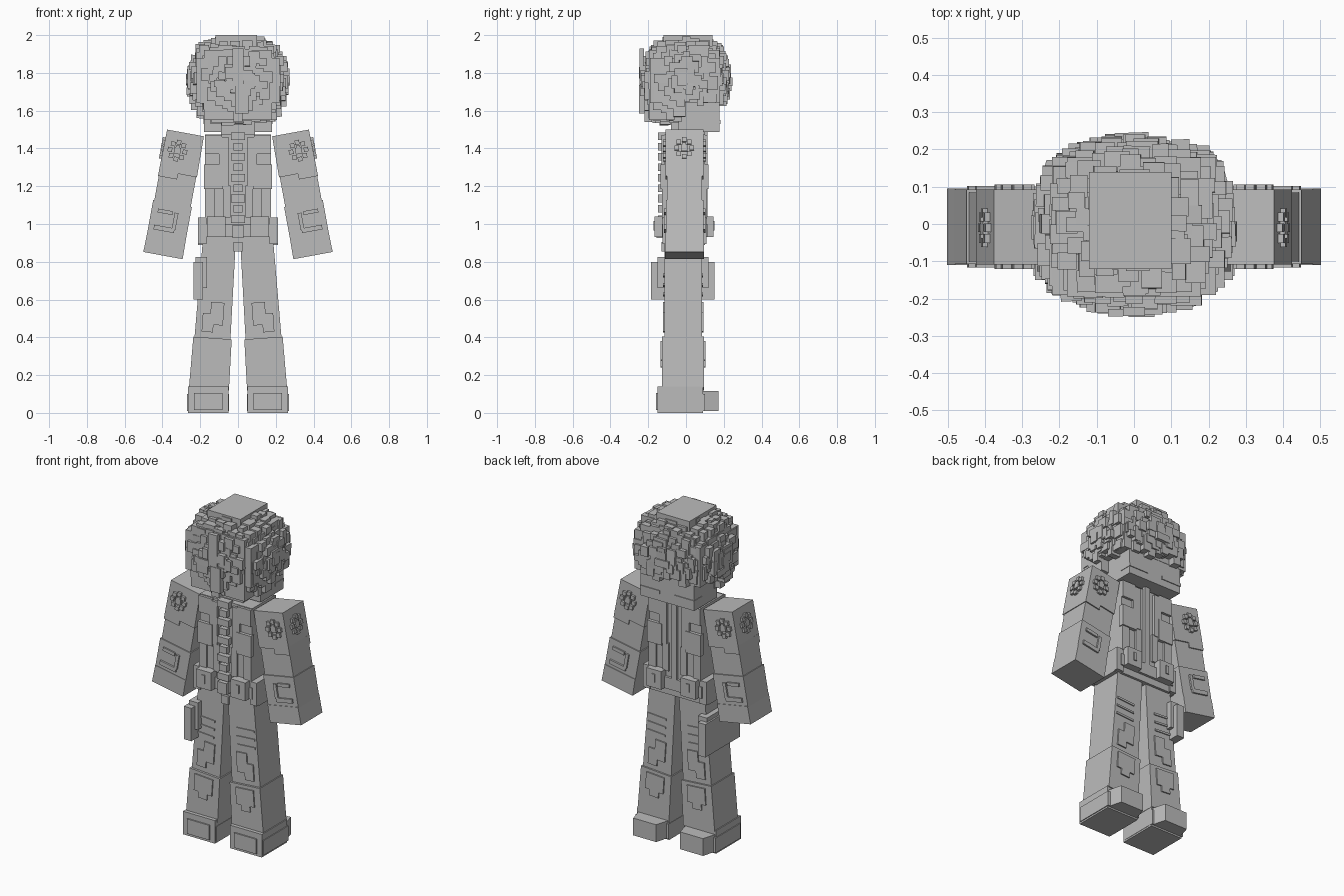
import bpy, bmesh, math, random
from mathutils import Matrix, Vector

random.seed(7)
cube = bpy.data.objects.get("Cube")
if cube:
    bpy.data.objects.remove(cube, do_unlink=True)

grey = bpy.data.materials.new("plain grey")
grey.use_nodes = True
grey.diffuse_color = (0.5, 0.5, 0.5, 1)
grey.node_tree.nodes["Principled BSDF"].inputs["Base Color"].default_value = (0.5, 0.5, 0.5, 1)


def box(bm, x, y, z, taper=1.0, rot=None):
    """Box from (min, max) spans; taper scales the x width of its top."""
    mid = Vector([(a + b) / 2 for a, b in (x, y, z)])
    size = [abs(b - a) for a, b in (x, y, z)]
    mat = Matrix.Translation(mid) @ (rot or Matrix.Identity(4)) @ Matrix.Diagonal((*size, 1))
    verts = bmesh.ops.create_cube(bm, size=1, matrix=mat)["verts"]
    for v in verts:
        if v.co.z > mid.z:
            v.co.x = mid.x + (v.co.x - mid.x) * taper
    return verts


def finish(name, bm, matrix=None):
    mesh = bpy.data.meshes.new(name)
    bm.to_mesh(mesh)
    bm.free()
    mesh.materials.append(grey)
    ob = bpy.data.objects.new(name, mesh)
    bpy.context.collection.objects.link(ob)
    if matrix:
        ob.matrix_world = matrix
    return ob


def plate(bm, cx, cz, w, h, y, depth=0.012):
    """Small raised plate centred on a front or back face."""
    box(bm, (cx - w / 2, cx + w / 2), (y - depth, y + depth), (cz - h / 2, cz + h / 2))


def emblem(bm, centre, axis):
    """Round badge made of little blocks, facing along axis 0 or 1."""
    spots = [(0.04 * math.cos(k * math.pi / 4), 0.045 * math.sin(k * math.pi / 4), 0.024) for k in range(8)]
    for u, v, size in spots + [(0, 0, 0.035), (0, 0.018, 0.02)]:
        pos = Vector(centre)
        pos[1 - axis] += u
        pos[2] += v
        half = [size / 2] * 3
        half[axis] = 0.012
        box(bm, *[(p - h, p + h) for p, h in zip(pos, half)])


# Torso with layered jacket panels, front and back
bm = bmesh.new()
box(bm, (-0.175, 0.175), (-0.115, 0.1), (0.89, 1.475))
for s in (-1, 1):
    for y in (-0.118, 0.103):
        plate(bm, s * 0.13, 1.25, 0.1, 0.13, y, 0.016)
        plate(bm, s * 0.13, 1.42, 0.09, 0.1, y)
        plate(bm, s * 0.075, 1.33, 0.05, 0.26, y)
        plate(bm, s * 0.15, 1.11, 0.05, 0.16, y, 0.008)
        plate(bm, s * 0.06, 1.12, 0.04, 0.17, y, 0.008)
finish("jacket", bm)

# Row of fastening blocks down the middle
bm = bmesh.new()
for k in range(10):
    z = 0.97 + k * 0.055
    plate(bm, 0, z, 0.075 if k % 2 else 0.05, 0.04, -0.125, 0.022)
    plate(bm, 0, z, 0.035, 0.055, 0.105, 0.01)
finish("jacket_fastening", bm)

# Belt, pouches and buckle
bm = bmesh.new()
box(bm, (-0.185, 0.185), (-0.128, 0.115), (0.93, 1.0))
for s in (-1, 1):
    box(bm, (s * 0.16, s * 0.212), (-0.1, 0.085), (0.89, 1.035))
    for y in (-0.13, 0.11):
        plate(bm, s * 0.115, 0.985, 0.1, 0.11, y, 0.036)
        plate(bm, s * 0.115, 0.99, 0.02, 0.05, y, 0.042)
        plate(bm, s * 0.19, 0.965, 0.045, 0.14, y * 0.8, 0.02)
plate(bm, 0, 0.96, 0.06, 0.07, -0.13, 0.025)
plate(bm, 0, 0.88, 0.05, 0.05, -0.11, 0.02)
finish("belt", bm)

for side, s in (("left", 1), ("right", -1)):
    # Arm, hanging from its shoulder and swung outward
    bm = bmesh.new()
    box(bm, (-0.098, 0.098), (-0.1, 0.085), (-0.66, 0))
    box(bm, (-0.102, 0.102), (-0.108, 0.092), (-0.22, 0.0), 0.97)
    box(bm, (s * 0.0, s * 0.102), (-0.108, 0.092), (-0.25, -0.2))
    box(bm, (-0.104, 0.104), (-0.107, 0.092), (-0.57, -0.38))
    box(bm, (-0.106, 0.106), (-0.11, 0.095), (-0.66, -0.555), 0.98)
    for y in (-0.109, 0.094):
        emblem(bm, (s * 0.025, y, -0.1), 1)
        plate(bm, s * 0.03, -0.43, 0.08, 0.02, y, 0.008)
        plate(bm, -s * 0.03, -0.47, 0.02, 0.09, y, 0.008)
        plate(bm, s * 0.02, -0.52, 0.11, 0.025, y, 0.008)
    emblem(bm, (s * 0.102, -0.01, -0.1), 0)
    turn = Matrix.Rotation(-s * math.radians(10.4), 4, "Y")
    finish(side + "_arm", bm, Matrix.Translation((s * 0.278, 0, 1.482)) @ turn)

    # Leg with trouser panels and a thicker shin guard
    bm = bmesh.new()
    box(bm, (-0.1, 0.1), (-0.115, 0.085), (-0.84, 0), 0.87)
    box(bm, (-0.106, 0.106), (-0.128, 0.095), (-0.8, -0.53), 0.96)
    for y in (-0.116, 0.086):
        for k in range(3):
            plate(bm, s * 0.02, -0.2 - k * 0.05, 0.12, 0.012, y, 0.005)
        plate(bm, -s * 0.015, -0.4, 0.07, 0.12, y, 0.007)
        plate(bm, s * 0.03, -0.45, 0.06, 0.1, y, 0.007)
        plate(bm, 0, -0.6, 0.12, 0.1, y * 1.09, 0.009)
        plate(bm, 0, -0.66, 0.06, 0.05, y * 1.09, 0.009)
    turn = Matrix.Rotation(-s * math.radians(4), 4, "Y")
    finish(side + "_leg", bm, Matrix.Translation((s * 0.098, 0, 0.925)) @ turn)

    # Boot with clipped toe and heel corners
    bm = bmesh.new()
    box(bm, (s * 0.05, s * 0.265), (-0.15, 0.09), (0, 0.14))
    lower = box(bm, (s * 0.055, s * 0.26), (0.08, 0.172), (0.01, 0.115))
    for v in lower:
        if v.co.y > 0.15:
            v.co.x = s * 0.158 + (v.co.x - s * 0.158) * 0.75
    box(bm, (s * 0.048, s * 0.27), (-0.14, 0.1), (0.01, 0.1))
    plate(bm, s * 0.158, 0.06, 0.15, 0.09, -0.15, 0.008)
    finish(side + "_boot", bm)

# Holster on the right thigh
bm = bmesh.new()
box(bm, (-0.235, -0.185), (-0.185, 0.15), (0.6, 0.8))
box(bm, (-0.225, -0.165), (-0.15, 0.12), (0.66, 0.825))
box(bm, (-0.22, -0.15), (-0.06, 0.05), (0.72, 0.77))
finish("thigh_holster", bm)

# Neck and head under the hair
bm = bmesh.new()
box(bm, (-0.09, 0.09), (-0.08, 0.08), (1.45, 1.6))
finish("neck", bm)
bm = bmesh.new()
box(bm, (-0.18, 0.18), (-0.04, 0.178), (1.487, 1.92))
box(bm, (-0.18, 0.18), (-0.195, 0.0), (1.55, 1.92))
box(bm, (-0.22, 0.22), (-0.19, 0.18), (1.64, 1.88))
for s in (-1, 1):
    box(bm, (s * 0.05, s * 0.183), (0.1, 0.183), (1.53, 1.55))
finish("head", bm)

# Shaggy mass of blocks spread over a rounded-box shape
bm = bmesh.new()
radii = Vector((0.27, 0.24, 0.25))
count, power = 420, 2.7
for i in range(count):
    h = 1 - 2 * (i + 0.5) / count
    a = i * math.pi * (3 - math.sqrt(5))
    ring = math.sqrt(1 - h * h)
    d = Vector((ring * math.cos(a), ring * math.sin(a), h))
    r = sum(abs(c) ** power for c in d) ** (-1 / power) * random.uniform(0.93, 1.03)
    p = Vector([c * r * k for c, k in zip(d, radii)])
    z = p.z + 1.75
    if (p.y > -0.04 and z < 1.64) or z < 1.52:
        continue
    axis = max(range(3), key=lambda n: abs(d[n]))
    size = [random.uniform(0.035, 0.065) for n in range(3)]
    size[random.choice([n for n in range(3) if n != axis])] *= random.uniform(1.0, 1.7)
    size[axis] = 0.09
    spans = []
    for n in range(3):
        c = (p.x, p.y, z)[n]
        if n == axis:
            c -= math.copysign(size[n] / 2, d[n])
        else:
            c -= math.copysign(size[n] * 0.3, d[n])
        spans.append((c - size[n] / 2, c + size[n] / 2))
    tilt = Matrix.Rotation(random.uniform(-0.05, 0.05), 4, random.choice("XYZ"))
    box(bm, *spans, rot=tilt)
for v in bm.verts:
    v.co.z = min(v.co.z, 2.0)
box(bm, (-0.12, 0.1), (-0.12, 0.14), (1.9, 2.0))
finish("hair", bm)

# Face plates: eye, nose and long centre lock
bm = bmesh.new()
plate(bm, 0.02, 1.66, 0.07, 0.15, -0.235, 0.015)
plate(bm, 0.0, 1.83, 0.06, 0.2, -0.235, 0.012)
plate(bm, -0.05, 1.8, 0.04, 0.06, -0.238, 0.01)
plate(bm, 0.0, 1.57, 0.05, 0.06, -0.2, 0.02)
finish("face", bm)
